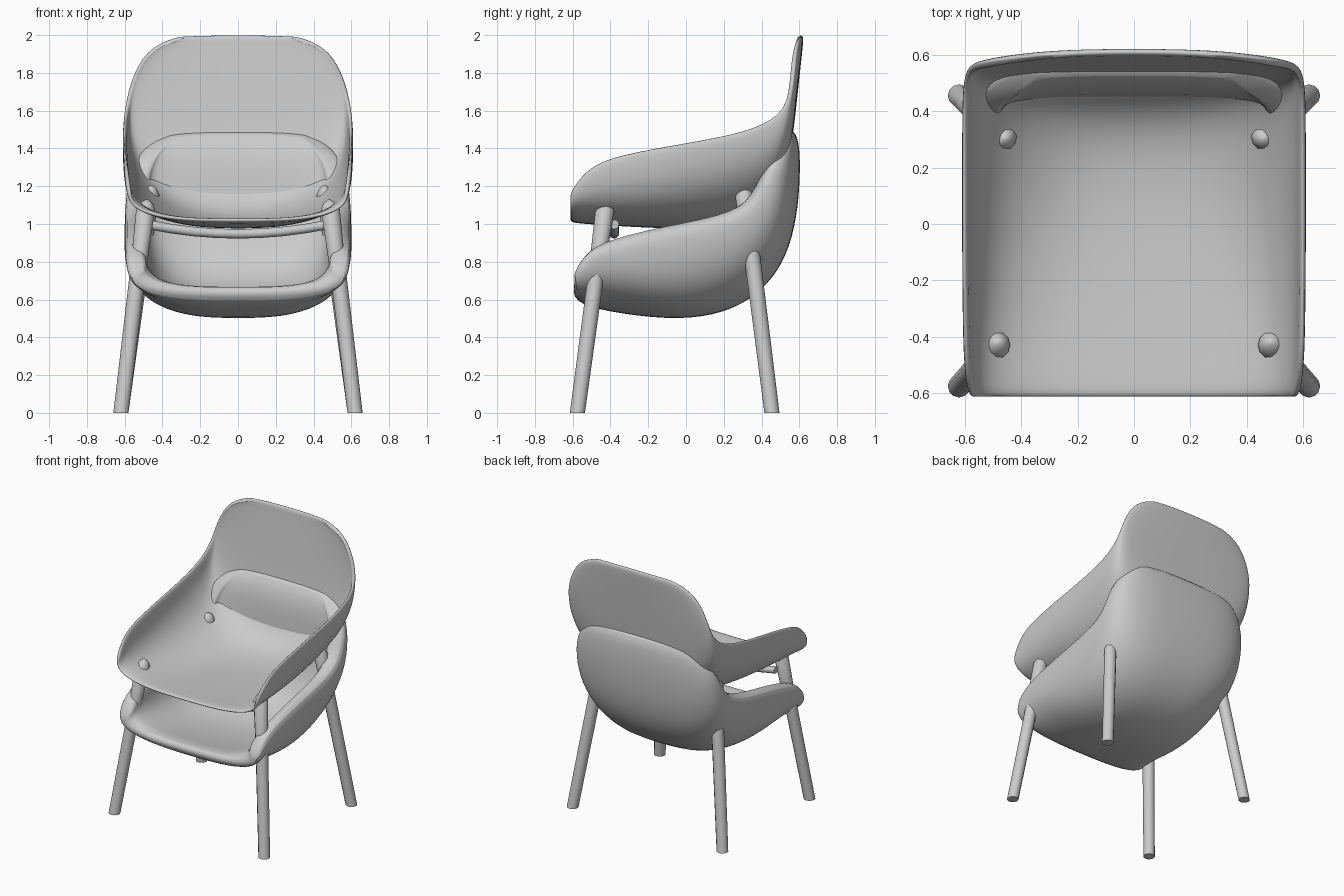
import bpy, bmesh, math
from mathutils import Vector

if "Cube" in bpy.data.objects:
    bpy.data.objects.remove(bpy.data.objects["Cube"], do_unlink=True)

grey = bpy.data.materials.new("warm_grey")
grey.use_nodes = True
COLOUR = (0.6, 0.6, 0.6, 1)
grey.diffuse_color = COLOUR
grey.node_tree.nodes["Principled BSDF"].inputs["Base Color"].default_value = COLOUR
X, Y, Z = Vector((1, 0, 0)), Vector((0, 1, 0)), Vector((0, 0, 1))


def finish(name, bm):
    bmesh.ops.recalc_face_normals(bm, faces=bm.faces)
    mesh = bpy.data.meshes.new(name)
    bm.to_mesh(mesh)
    bm.free()
    mesh.materials.append(grey)
    obj = bpy.data.objects.new(name, mesh)
    bpy.context.collection.objects.link(obj)
    for o in bpy.context.selected_objects:
        o.select_set(False)
    obj.select_set(True)
    bpy.context.view_layer.objects.active = obj
    bpy.ops.object.shade_smooth_by_angle(angle=math.radians(50))
    return obj


def soften(obj):
    smooth = obj.modifiers.new("smooth", "SUBSURF")
    smooth.levels = smooth.render_levels = 2


def section(floor_y, floor_z, rim_x, rim_y, rim_z, power, half=10):
    """U-shaped cross-section through a floor point, ending on both rims."""
    points = []
    for i in range(-half, half + 1):
        a = abs(i) / half * math.pi / 2
        x = math.copysign(rim_x * math.sin(a) ** (2 / power), i)
        h = 1 - max(math.cos(a), 0) ** (2 / power)
        points.append(Vector((x, floor_y + (rim_y - floor_y) * h,
                              floor_z + (rim_z - floor_z) * h)))
    return points


def sheet(bm, stations):
    """Loft the stations; return the vertices around the border."""
    grid = [[bm.verts.new(p) for p in section(*s)] for s in stations]
    for r0, r1 in zip(grid, grid[1:]):
        for i in range(len(r0) - 1):
            bm.faces.new((r0[i], r0[i + 1], r1[i + 1], r1[i]))
    return (grid[0] + [r[-1] for r in grid[1:-1]] + grid[-1][::-1]
            + [r[0] for r in grid[-2:0:-1]])


def rod(name, path, radii, u, v, sides=12):
    """Rod along a path, with every ring lying in the plane of u and v."""
    bm = bmesh.new()
    angles = [k * math.tau / sides for k in range(sides)]
    rings = [[bm.verts.new(p + r * (u * math.cos(t) + v * math.sin(t))) for t in angles]
             for p, r in zip(path, radii)]
    bm.faces.new(rings[0])
    bm.faces.new(rings[-1])
    for a, b in zip(rings, rings[1:]):
        for k in range(sides):
            m = (k + 1) % sides
            bm.faces.new((a[k], a[m], b[m], b[k]))
    finish(name, bm)


# Upper shell: floor y, floor z, rim x, rim y, rim z, squareness
bm = bmesh.new()
sheet(bm, [
    (-0.615, 1.02, 0.575, -0.615, 1.17, 2.9),
    (-0.52, 1.012, 0.59, -0.535, 1.28, 3.1),
    (-0.32, 0.998, 0.597, -0.42, 1.355, 3.1),
    (-0.03, 0.985, 0.6, -0.1, 1.415, 2.7),
    (0.23, 0.995, 0.6, 0.2, 1.465, 2.3),
    (0.4, 1.055, 0.6, 0.38, 1.515, 2.3),
    (0.505, 1.2, 0.597, 0.485, 1.575, 2.7),
    (0.545, 1.4, 0.587, 0.535, 1.65, 3),
    (0.572, 1.63, 0.568, 0.556, 1.74, 3),
    (0.59, 1.8, 0.53, 0.563, 1.83, 2.6),
    (0.6, 1.89, 0.478, 0.571, 1.905, 2.4),
    (0.606, 1.95, 0.4, 0.582, 1.957, 2.4),
    (0.61, 2.0, 0.28, 0.594, 1.99, 2),
])
shell = finish("upper_seat_shell", bm)
solid = shell.modifiers.new("thickness", "SOLIDIFY")
solid.thickness, solid.offset = 0.026, 0
soften(shell)

# Lower bucket: outer skin and padded inner skin joined around the rim
bm = bmesh.new()
outside = sheet(bm, [
    (-0.6, 0.585, 0.58, -0.6, 0.72, 3),
    (-0.42, 0.535, 0.6, -0.545, 0.85, 2.3),
    (-0.1, 0.492, 0.605, -0.4, 0.92, 2.7),
    (0.15, 0.51, 0.605, -0.17, 0.975, 2.8),
    (0.36, 0.6, 0.605, 0.08, 1.02, 2.8),
    (0.51, 0.77, 0.605, 0.26, 1.065, 2.8),
    (0.58, 0.98, 0.6, 0.355, 1.13, 2.9),
    (0.603, 1.2, 0.585, 0.42, 1.28, 2.9),
    (0.605, 1.38, 0.52, 0.485, 1.39, 2.8),
    (0.585, 1.495, 0.4, 0.55, 1.465, 2.3),
])
inside = sheet(bm, [
    (-0.6, 0.69, 0.48, -0.585, 0.77, 3),
    (-0.42, 0.64, 0.495, -0.5, 0.88, 2.8),
    (-0.1, 0.6, 0.5, -0.37, 0.935, 3),
    (0.12, 0.62, 0.5, -0.15, 0.99, 3),
    (0.28, 0.69, 0.5, 0.08, 1.035, 3),
    (0.39, 0.82, 0.495, 0.24, 1.08, 3),
    (0.44, 0.99, 0.485, 0.33, 1.14, 3),
    (0.455, 1.18, 0.475, 0.4, 1.28, 3),
    (0.465, 1.36, 0.43, 0.45, 1.38, 2.8),
    (0.525, 1.495, 0.33, 0.51, 1.46, 2.3),
])
for i in range(len(outside)):
    bm.faces.new((outside[i - 1], outside[i], inside[i], inside[i - 1]))
soften(finish("lower_bucket", bm))

# Splayed legs that run up through the bucket into the shell
for place, foot, head in (("front", (0.62, -0.575), (0.483, -0.422, 1.13)),
                          ("rear", (0.62, 0.455), (0.458, 0.303, 1.205))):
    for side, sx in (("left", 1), ("right", -1)):
        low = Vector((foot[0] * sx, foot[1], 0))
        top = Vector((head[0] * sx, head[1], head[2]))
        stops = [(0, 0.04), (0.7, 0.043), (0.955, 0.05), (0.985, 0.03), (1, 0.006)]
        rod(f"{place}_{side}_leg", [low.lerp(top, t) for t, _ in stops],
            [r for _, r in stops], X, Y)

# Sagging bar between the front legs
bar = [Vector((i * 0.12, -0.38, 0.948 + 0.05 * (i / 4) ** 2)) for i in range(-4, 5)]
rod("front_cross_bar", bar, [0.025] * len(bar), Y, Z)
